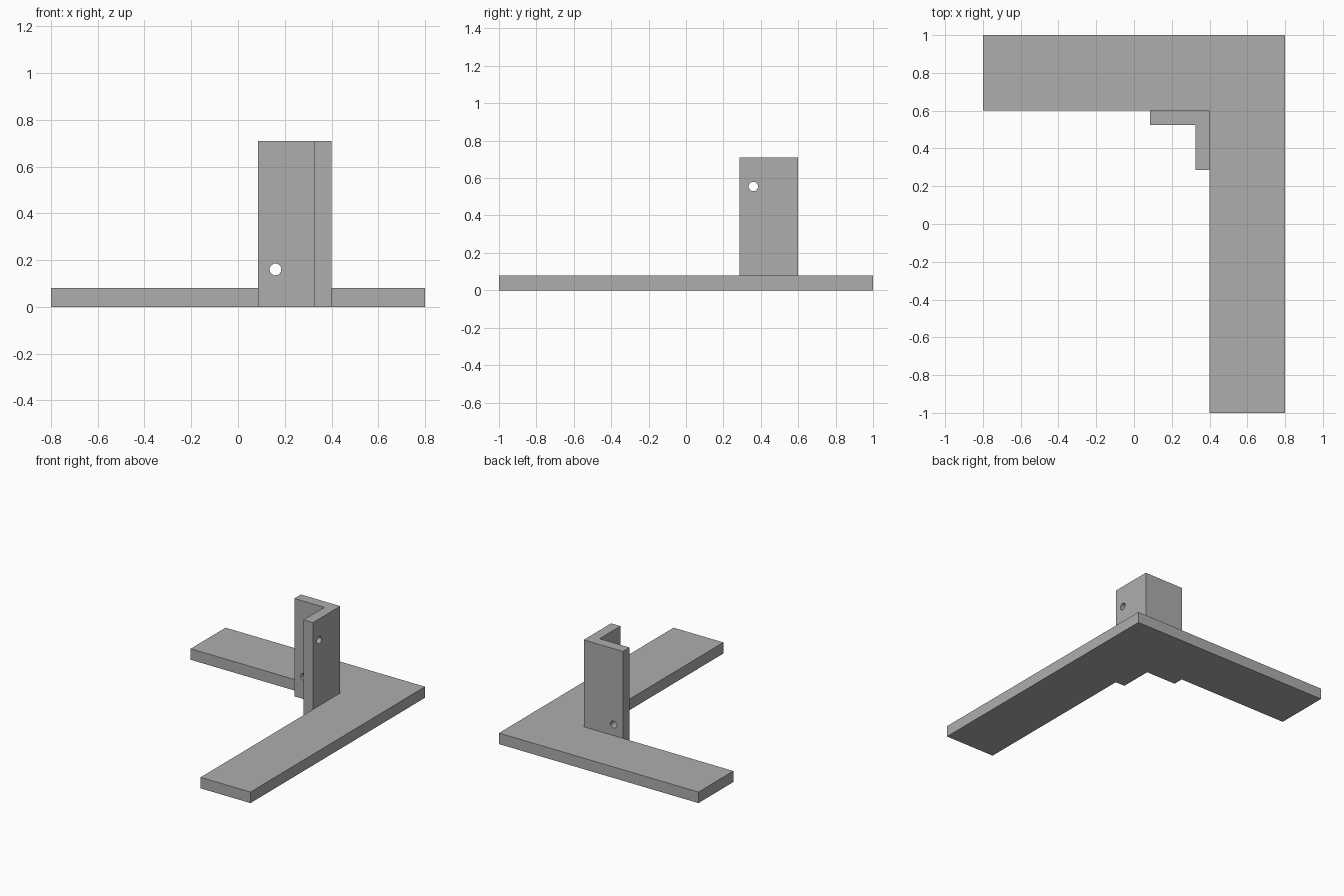
import bpy
import bmesh
from math import pi

if "Cube" in bpy.data.objects:
    bpy.data.objects.remove(bpy.data.objects["Cube"], do_unlink=True)

# Single grey finish
GREY = (0.42, 0.42, 0.42, 1.0)
grey = bpy.data.materials.new("grey")
grey.use_nodes = True
grey.diffuse_color = GREY
grey.node_tree.nodes["Principled BSDF"].inputs["Base Color"].default_value = GREY


def angle_prism(name, corner, end, widths, bottom, top):
    """Extrude an L profile whose outer corner is at the back left."""
    (cx, cy), (ex, ey), (wx, wy) = corner, end, widths
    profile = [(cx, cy), (ex, cy), (ex, cy - wy),
               (cx - wx, cy - wy), (cx - wx, ey), (cx, ey)]
    bm = bmesh.new()
    face = bm.faces.new([bm.verts.new((x, y, bottom)) for x, y in profile])
    result = bmesh.ops.extrude_face_region(bm, geom=[face])
    raised = [v for v in result["geom"] if isinstance(v, bmesh.types.BMVert)]
    bmesh.ops.translate(bm, verts=raised, vec=(0, 0, top - bottom))
    bmesh.ops.recalc_face_normals(bm, faces=bm.faces)
    mesh = bpy.data.meshes.new(name)
    bm.to_mesh(mesh)
    bm.free()
    mesh.materials.append(grey)
    obj = bpy.data.objects.new(name, mesh)
    bpy.context.collection.objects.link(obj)
    return obj


def drill(target, name, location, rotation):
    """Cut a round bolt hole through one plate."""
    bpy.ops.mesh.primitive_cylinder_add(vertices=32, radius=0.025, depth=0.16,
                                        location=location, rotation=rotation)
    cutter = bpy.context.object
    cutter.name = name
    cutter.data.materials.append(grey)
    cutter.hide_render = True
    cutter.display_type = "WIRE"
    mod = target.modifiers.new(name, "BOOLEAN")
    mod.operation = "DIFFERENCE"
    mod.solver = "EXACT"
    mod.object = cutter
    bpy.context.view_layer.objects.active = target
    bpy.ops.object.modifier_apply(modifier=mod.name)
    bpy.data.objects.remove(cutter, do_unlink=True)


# Flat base and the upright angle standing in its inner corner
base = angle_prism("base_plate", (0.8, 1.0), (-0.8, -1.0), (0.4, 0.4), 0, 0.08)
post = angle_prism("angle_post", (0.4, 0.6), (0.085, 0.287), (0.075, 0.075), 0, 0.71)

# One low hole in the back leg, one high hole in the side leg
drill(post, "back_hole", (0.16, 0.565, 0.16), (pi / 2, 0, 0))
drill(post, "side_hole", (0.3625, 0.36, 0.555), (0, pi / 2, 0))

# Smooth hole walls with crisp edges
bpy.ops.object.select_all(action="DESELECT")
post.select_set(True)
bpy.context.view_layer.objects.active = post
bpy.ops.object.shade_smooth_by_angle()
